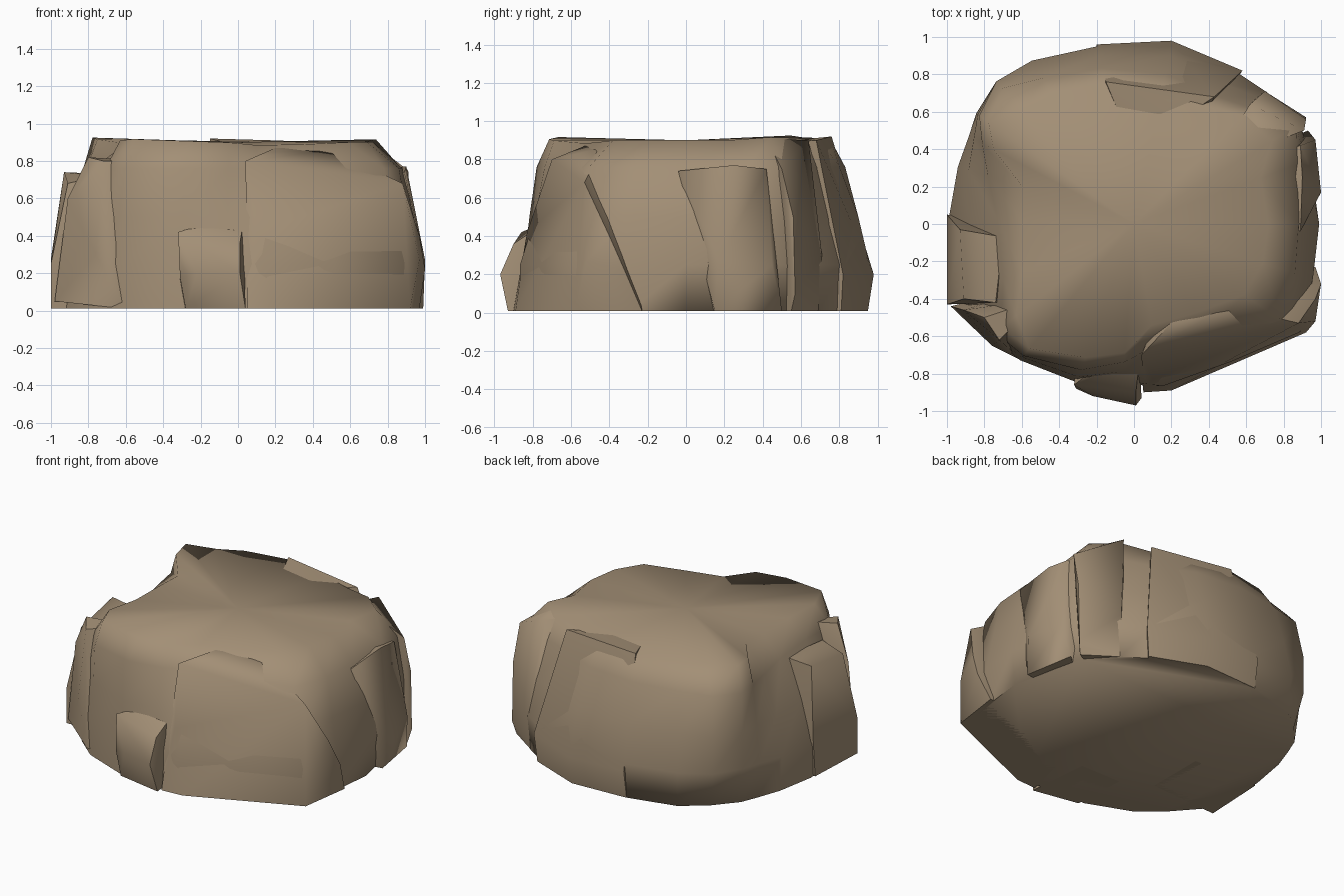
import bpy, bmesh, math

stone = bpy.data.materials.new("tan stone")
stone.diffuse_color = (0.365, 0.275, 0.18, 1)


def finish(name, bm, angle):
    bmesh.ops.recalc_face_normals(bm, faces=bm.faces)
    me = bpy.data.meshes.new(name)
    bm.to_mesh(me)
    bm.free()
    ob = bpy.data.objects.new(name, me)
    bpy.context.collection.objects.link(ob)
    me.materials.append(stone)
    bpy.ops.object.select_all(action='DESELECT')
    ob.select_set(True)
    bpy.context.view_layer.objects.active = ob
    bpy.ops.object.shade_smooth_by_angle(angle=math.radians(angle))
    return ob


def chunk(name, pts):
    """Angular stone slab: convex hull of a few corners."""
    bm = bmesh.new()
    vs = [bm.verts.new(p) for p in pts]
    bmesh.ops.convex_hull(bm, input=vs)
    bmesh.ops.delete(bm, geom=[v for v in bm.verts if not v.link_faces], context='VERTS')
    return finish(name, bm, 65)


# Main boulder: (angle, radius at each level)
levels = [0.01, 0.25, 0.5, 0.76, 0.9]
columns = [
    (0, .97, .99, .94, .88, .72), (20, .96, 1.0, .98, .93, .72),
    (31, 1.0, 1.04, 1.04, 1.01, .86), (45, .98, 1.0, .95, .88, .82),
    (58, .96, .98, .89, .81, .74), (78, .96, .98, .92, .82, .72),
    (102, .95, .97, .92, .85, .77), (122, 1.0, 1.03, .98, .92, .82),
    (134, 1.0, 1.06, 1.06, 1.01, .85), (145, 1.0, 1.03, 1.02, 1.01, .95),
    (152, .98, 1.0, .97, .92, .85), (162, .97, .99, .93, .82, .62),
    (178, .97, .99, .88, .73, .60), (203, 1.02, 1.0, .90, .76, .65),
    (218, .97, .97, .94, .90, .80), (230, .95, .95, .93, .92, .87),
    (250, .90, .90, .87, .83, .76), (266, .86, .84, .79, .74, .69),
    (280, .88, .88, .80, .66, .55), (305, .89, .90, .82, .70, .58),
    (327, 1.05, 1.06, 1.0, .93, .70), (343, .98, 1.0, .95, .90, .72)]
bm = bmesh.new()
rings = []
for i, z in enumerate(levels):
    ring = []
    for c in columns:
        a = math.radians(c[0])
        # rim is a little higher where it reaches further out
        h = z + (0.1 * (c[5] - 0.7) if i == 4 else 0)
        ring.append(bm.verts.new((c[i + 1] * math.cos(a), c[i + 1] * math.sin(a), h)))
    rings.append(ring)
n = len(columns)
for lo, hi in zip(rings, rings[1:]):
    for j in range(n):
        k = (j + 1) % n
        bm.faces.new((lo[j], lo[k], hi[k], hi[j]))
bm.faces.new(rings[0][::-1])
centre = bm.verts.new((0, 0, 0.9))
for j in range(n):
    bm.faces.new((rings[-1][j], rings[-1][(j + 1) % n], centre))
finish("boulder", bm, 85)

# Low lump at the front
chunk("front_lump", [(-.32, -.86, .42), (-.22, -.78, .45), (.03, -.72, .48), (.01, -.9, .36),
                     (.01, -.97, .2), (-.31, -.88, .18), (-.22, -.92, .2), (-.28, -.87, .01),
                     (.04, -.93, .01), (0, -.5, .01), (-.3, -.5, .01)])
# Broad sloping slab wrapping the front right corner
chunk("front_right_slab", [(.05, -.9, .01), (.2, -.89, .01), (.92, -.58, .01), (.97, -.52, .27),
                           (.1, -.83, .42), (.6, -.62, .63), (.88, -.53, .68), (.04, -.7, .8),
                           (.5, -.44, .86), (.2, -.53, .87), (1, -.32, .22), (.97, -.23, .01),
                           (.97, -.4, .4), (.2, -.3, .01), (.2, -.3, .8)])
# Slab leaning on the left side
chunk("left_slab", [(-.98, 0, .01), (-1, -.43, .01), (-1, -.43, .25), (-1, .05, .28),
                    (-.93, -.03, .74), (-.91, -.4, .68), (-.7, -.07, .73), (-.74, -.42, .72),
                    (-.5, 0, .01), (-.5, -.4, .01)])
# Slab at the front left corner
chunk("front_left_slab", [(-.6, -.73, .01), (-.72, -.62, .8), (-.8, -.5, .82), (-.98, -.44, .05),
                          (-.76, -.65, .3), (-.91, -.46, .6), (-.4, -.3, .01), (-.5, -.4, .8)])
# Slab on the right side
chunk("right_slab", [(.89, -.04, .74), (.9, .25, .77), (.89, .42, .75), (1, .17, .27),
                     (.99, .15, .01), (.97, .45, .25), (.5, .1, .01), (.5, .3, .75), (.93, .5, .01)])
# Tall slab at the back right corner
chunk("back_right_slab", [(.62, .64, .9), (.7, .42, .91), (.91, .5, .75), (.92, .56, .5),
                          (.92, .57, .1), (.7, .71, .3), (.68, .7, .01), (.9, .55, .01),
                          (.4, .3, .01), (.4, .3, .88)])
# Broad back slab
chunk("back_slab", [(.2, .66, .91), (.43, .68, .9), (-.15, .76, .92), (.58, .82, .2), (.56, .81, .01),
                    (.2, .98, .2), (-.2, .96, .2), (.2, .95, .01), (-.2, .93, .01),
                    (0, .4, .88), (.3, .4, .01), (-.2, .4, .01)])
